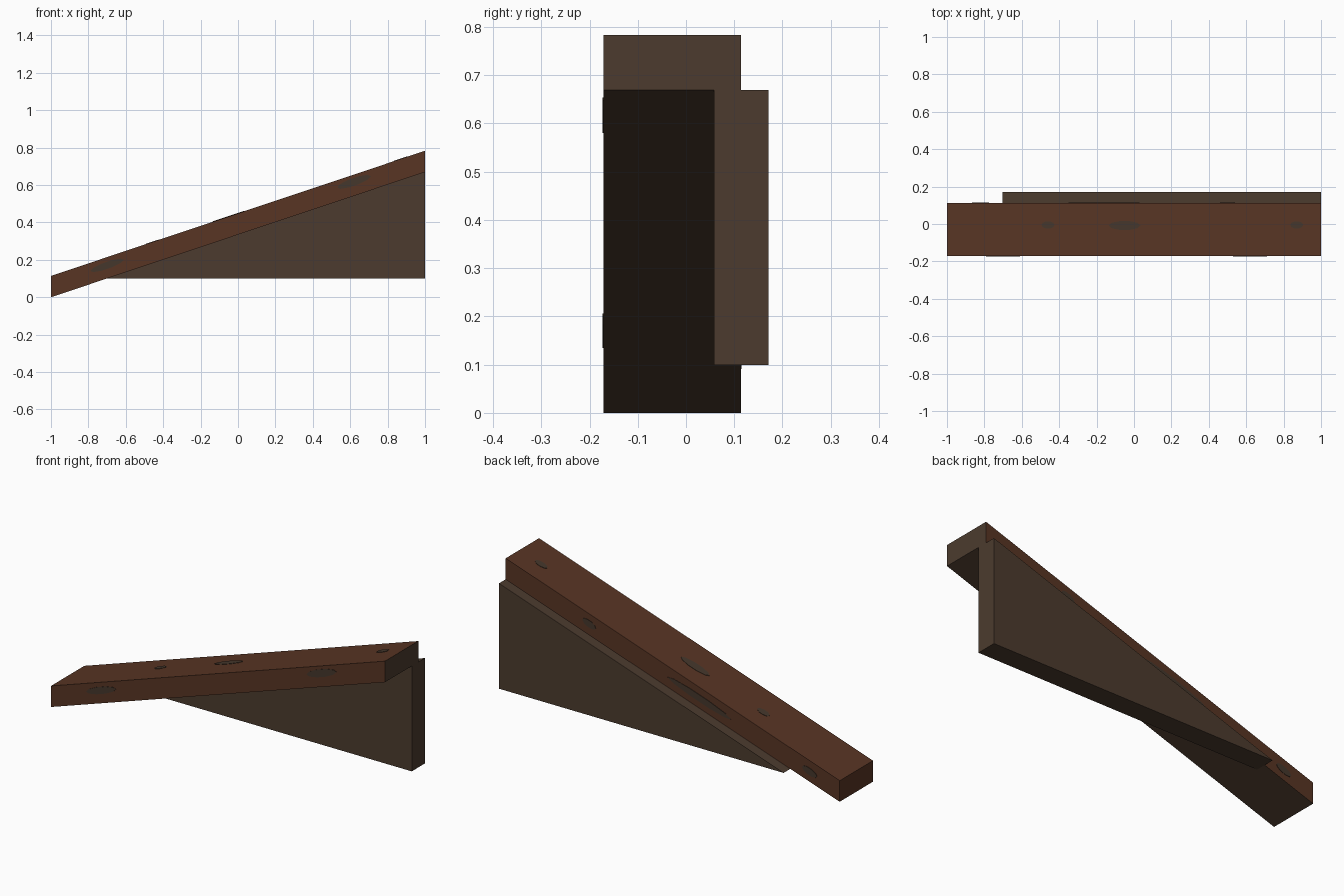
import bpy, bmesh, math
from mathutils import Vector

if "Cube" in bpy.data.objects:
    bpy.data.objects.remove(bpy.data.objects["Cube"])

SLOPE = 0.3345           # rise of the rail per unit x
THICK = 0.114            # vertical thickness of the rail


def under(x):
    """Height of the rail's underside at x."""
    return SLOPE * (x + 1)


def material(name, rgb):
    m = bpy.data.materials.new(name)
    m.diffuse_color = (*rgb, 1)
    m.use_nodes = True
    m.node_tree.nodes["Principled BSDF"].inputs["Base Color"].default_value = m.diffuse_color
    return m


red_wood = material("reddish_brown_wood", (0.098, 0.0356, 0.0176))
grey_wood = material("grey_brown_wood", (0.072, 0.0437, 0.0273))
worn = material("worn_patch", (0.060, 0.0385, 0.0250))


def prism(name, points, push, mats):
    """Extrude a flat outline along a vector into a closed solid."""
    bm = bmesh.new()
    face = bm.faces.new([bm.verts.new(p) for p in points])
    new = bmesh.ops.extrude_face_region(bm, geom=[face])["geom"]
    bmesh.ops.translate(bm, vec=Vector(push),
                        verts=[g for g in new if isinstance(g, bmesh.types.BMVert)])
    bmesh.ops.recalc_face_normals(bm, faces=bm.faces)
    mesh = bpy.data.meshes.new(name)
    bm.to_mesh(mesh)
    bm.free()
    obj = bpy.data.objects.new(name, mesh)
    bpy.context.collection.objects.link(obj)
    for m in mats:
        mesh.materials.append(m)
    return obj


# sloping rail: bare grey wood on the high end and the underside
Y0, Y1 = -0.171, 0.1135
rail = prism("sloping_rail",
             [(-1, Y0, 0), (1, Y0, under(1)), (1, Y0, under(1) + THICK), (-1, Y0, THICK)],
             (0, Y1 - Y0, 0), [red_wood, grey_wood])
for p in rail.data.polygons:
    if p.normal.x > 0.9 or p.normal.z < -0.5:
        p.material_index = 1

# triangular support board under the rail
LOW = 0.099
tip = LOW / SLOPE - 1
prism("support_wedge", [(tip, 0.058, LOW), (1, 0.058, LOW), (1, 0.058, under(1))],
      (0, 0.113, 0), [grey_wood])


# faint worn patches on the front, back and top of the rail
def patch(side, x, v, half_len, half_wid):
    pts = []
    for i in range(10):
        a = i * math.tau / 10
        px, pv = x + half_len * math.cos(a), v + half_wid * math.sin(a)
        if side == "top":
            pts.append((px, pv, under(px) + THICK))
        else:
            pts.append((px, Y0 if side == "front" else Y1, under(px) + pv))
    push = {"top": (0, 0, 0.002), "front": (0, -0.002, 0), "back": (0, 0.002, 0)}[side]
    prism("worn_patch_" + side, pts, push, [worn])


for spec in [("front", -0.70, 0.07, 0.09, 0.02), ("front", 0.62, 0.075, 0.09, 0.022),
             ("top", -0.46, -0.005, 0.035, 0.02), ("top", -0.05, -0.008, 0.085, 0.025),
             ("top", 0.87, -0.005, 0.035, 0.02),
             ("back", 0.50, 0.06, 0.04, 0.02), ("back", -0.16, 0.055, 0.19, 0.02),
             ("back", -0.82, 0.055, 0.045, 0.02)]:
    patch(*spec)
